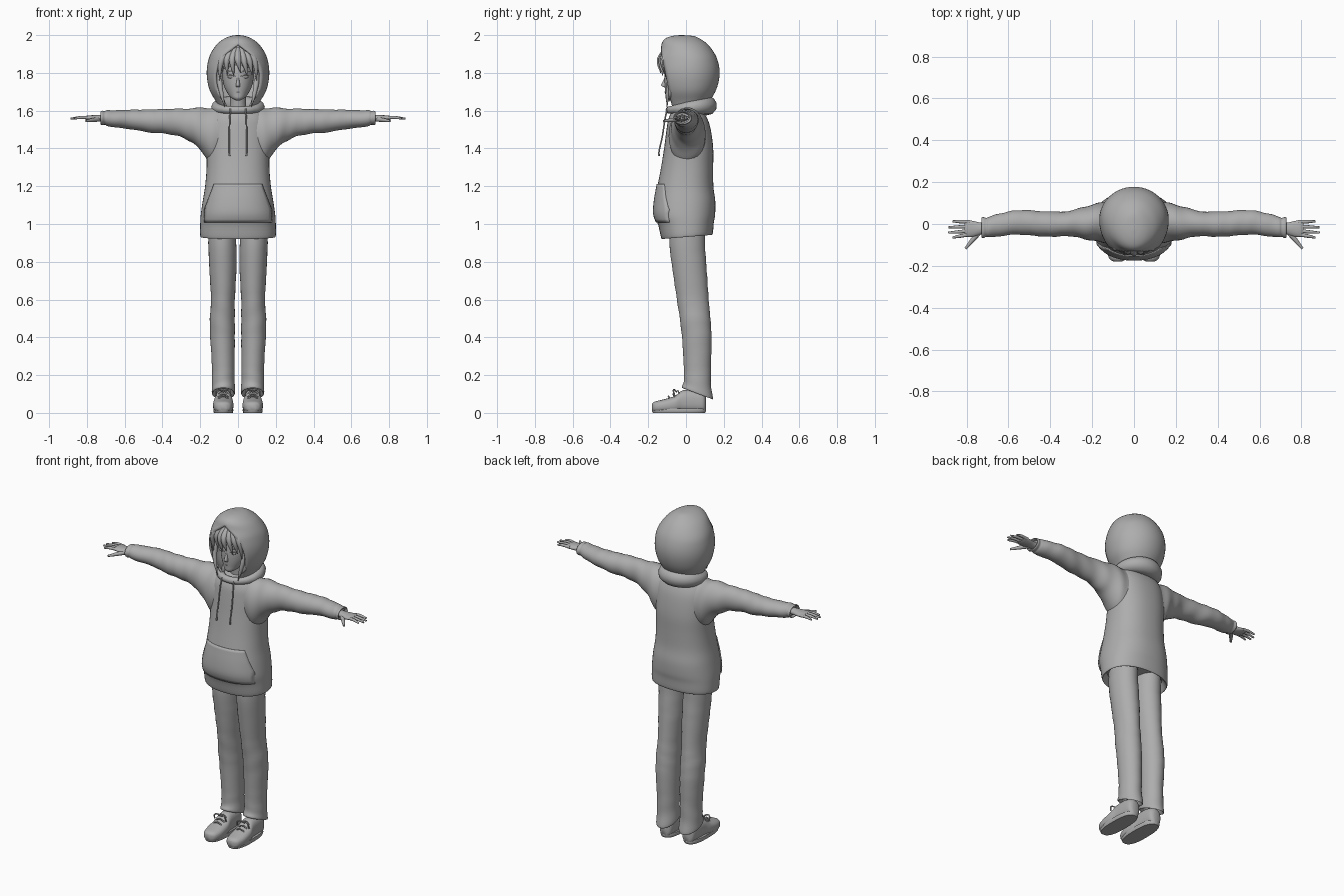
import bpy, bmesh, math
from mathutils import Vector
from mathutils.bvhtree import BVHTree

cube = bpy.data.objects.get("Cube")
if cube:
    bpy.data.objects.remove(cube)

GREY = (0.42, 0.42, 0.42, 1)
grey = bpy.data.materials.new("plain_grey")
grey.use_nodes = True
grey.diffuse_color = GREY
grey.node_tree.nodes["Principled BSDF"].inputs["Base Color"].default_value = GREY


def finish(obj, mirror=False, angle=50):
    """Material, smooth shading and an optional mirrored twin."""
    bpy.ops.object.select_all(action="DESELECT")
    bpy.context.view_layer.objects.active = obj
    obj.select_set(True)
    obj.data.materials.clear()
    obj.data.materials.append(grey)
    bpy.ops.object.shade_smooth_by_angle(angle=math.radians(angle))
    if mirror:
        obj.modifiers.new("mirror", "MIRROR").use_mirror_merge = False
    return obj


def from_bmesh(name, bm, **options):
    bmesh.ops.recalc_face_normals(bm, faces=bm.faces)
    mesh = bpy.data.meshes.new(name)
    bm.to_mesh(mesh)
    bm.free()
    obj = bpy.data.objects.new(name, mesh)
    bpy.context.collection.objects.link(obj)
    return finish(obj, **options)


def spline(keys, steps=4):
    """Catmull-Rom interpolation of key tuples."""
    out = []
    for i in range(len(keys) - 1):
        quad = [keys[min(max(j, 0), len(keys) - 1)] for j in range(i - 1, i + 3)]
        for s in range(steps):
            t = s / steps
            out.append([b + 0.5 * t * (c - a + t * (2*a - 5*b + 4*c - d + t * (3*(b - c) + d - a)))
                        for a, b, c, d in zip(*quad)])
    return out + [list(keys[-1])]


def bridge(bm, rings, closed=True):
    count = len(rings[0])
    for r, q in zip(rings, rings[1:]):
        for i in range(count if closed else count - 1):
            j = (i + 1) % count
            bm.faces.new((r[i], r[j], q[j], q[i]))


def loft(name, keys, axis="z", power=2.0, wrinkle=0.0, sides=32, **options):
    """Keys: position on axis, two centres, two radii, slope of the section."""
    place = {"z": lambda t, a, b: (a, b, t),
             "x": lambda t, a, b: (t, a, b),
             "y": lambda t, a, b: (a, t, b)}[axis]
    bm, rings = bmesh.new(), []
    for t, ca, cb, ra, rb, slope in spline([(*k, 0)[:6] for k in keys]):
        ring = []
        for i in range(sides):
            u = math.tau * i / sides
            c, s = math.cos(u), math.sin(u)
            fold = 1 + wrinkle * math.sin(t * 70 + 2 * math.sin(u + t * 9))
            a = math.copysign(abs(c) ** (2 / power), c) * ra * fold
            b = math.copysign(abs(s) ** (2 / power), s) * rb * fold
            ring.append(bm.verts.new(place(t + slope * b, ca + a, cb + b)))
        rings.append(ring)
    bridge(bm, rings)
    bm.faces.new(rings[0])
    bm.faces.new(rings[-1])
    return from_bmesh(name, bm, **options)


def tube(name, strands, cyclic=False, **options):
    """Each strand is a list of (x, y, z, radius)."""
    data = bpy.data.curves.new(name, "CURVE")
    data.dimensions = "3D"
    data.bevel_depth = 1
    data.bevel_resolution = 3
    data.resolution_u = 6
    data.use_fill_caps = True
    for points in strands:
        sp = data.splines.new("BEZIER")
        sp.bezier_points.add(len(points) - 1)
        sp.use_cyclic_u = cyclic
        for bp, (x, y, z, r) in zip(sp.bezier_points, points):
            bp.co, bp.radius = (x, y, z), r
            bp.handle_left_type = bp.handle_right_type = "AUTO"
    obj = bpy.data.objects.new(name, data)
    bpy.context.collection.objects.link(obj)
    bpy.ops.object.select_all(action="DESELECT")
    bpy.context.view_layer.objects.active = obj
    obj.select_set(True)
    bpy.ops.object.convert(target="MESH")
    return finish(bpy.context.object, **options)


def ball(name, centre, radii, **options):
    bm = bmesh.new()
    bmesh.ops.create_uvsphere(bm, u_segments=24, v_segments=14, radius=1)
    bmesh.ops.scale(bm, vec=radii, verts=bm.verts)
    bmesh.ops.translate(bm, vec=centre, verts=bm.verts)
    return from_bmesh(name, bm, **options)


# Sweater body with a gathered hem
body = loft("sweater_body", [
    (.97, 0, .005, .17, .11, .08), (.935, 0, .005, .19, .128, .08), (.94, 0, .005, .2, .137, .08),
    (1.0, 0, .0, .2, .147, .04), (1.05, 0, -.007, .197, .161), (1.12, 0, -.005, .187, .16),
    (1.2, 0, -.003, .174, .148), (1.3, 0, .006, .166, .138), (1.4, 0, .014, .166, .13),
    (1.5, 0, .014, .165, .117), (1.56, 0, .01, .155, .102), (1.605, 0, .008, .12, .075),
    (1.62, 0, .005, .05, .04)], power=2.3, sides=48)

# Front pocket panel laid on the body
bpy.context.view_layer.update()
surface = BVHTree.FromObject(body, bpy.context.evaluated_depsgraph_get())
bm = bmesh.new()
bmesh.ops.create_grid(bm, x_segments=20, y_segments=12, size=1)
for v in bm.verts:
    h = (v.co.y + 1) / 2
    flare = min(1, (1 - h) * 1.5)
    x, z = v.co.x * (.125 + .05 * flare), 1.01 + .2 * h
    v.co = surface.ray_cast(Vector((x, -1, z)), Vector((0, 1, 0)))[0]
pocket = from_bmesh("front_pocket", bm)
solid = pocket.modifiers.new("thickness", "SOLIDIFY")
solid.thickness, solid.offset = .012, 0

# Sleeves, wide at the shoulder and gathered at the wrist
loft("sleeves", [
    (.05, .008, 1.47, .095, .14), (.12, .008, 1.465, .098, .149), (.16, .008, 1.475, .094, .14),
    (.2, .006, 1.505, .086, .11), (.25, .005, 1.523, .074, .089), (.31, .002, 1.537, .06, .073),
    (.4, -.001, 1.544, .06, .064), (.48, .004, 1.546, .06, .06), (.56, .008, 1.553, .058, .052),
    (.64, -.004, 1.556, .054, .046), (.69, -.014, 1.561, .05, .042), (.705, -.016, 1.561, .046, .036),
    (.72, -.018, 1.561, .05, .038), (.728, -.018, 1.561, .045, .033), (.715, -.018, 1.561, .036, .026)],
    axis="x", wrinkle=.025, mirror=True)

# Hands
loft("palms", [
    (.69, -.02, 1.56, .025, .02), (.73, -.022, 1.56, .028, .018), (.765, -.023, 1.56, .037, .016),
    (.795, -.022, 1.562, .04, .013), (.81, -.02, 1.562, .034, .008)], axis="x", mirror=True)
fingers = [[(.785, y, 1.562, .009), (.83, y * 1.15, 1.564, .0085), (tip, y * 1.3, 1.558, .005)]
           for y, tip in ((.01, .866), (-.012, .886), (-.032, .887), (-.05, .866))]
thumb = [(.735, -.035, 1.555, .013), (.77, -.075, 1.55, .011), (.805, -.118, 1.545, .006)]
tube("fingers", fingers + [thumb], mirror=True)

# Trousers with sloping cuffs
loft("trouser_legs", [
    (1.05, .085, .01, .07, .09), (.9, .083, .006, .074, .094), (.75, .08, .02, .071, .09),
    (.6, .08, .036, .063, .084), (.5, .083, .048, .066, .081), (.4, .082, .057, .065, .078),
    (.25, .078, .06, .06, .072), (.16, .078, .06, .06, .072, -.1), (.11, .077, .06, .062, .082, -.35),
    (.105, .077, .06, .055, .075, -.35), (.14, .077, .06, .04, .05, -.2)], wrinkle=.012, mirror=True)

# Shoes, soles and laces
loft("shoes", [
    (-.18, .078, .03, .018, .018), (-.165, .078, .032, .04, .028), (-.12, .078, .036, .053, .035),
    (-.06, .078, .045, .053, .044), (-.02, .077, .06, .046, .058), (.04, .077, .062, .043, .06),
    (.09, .077, .055, .038, .052), (.105, .077, .048, .02, .038)], axis="y", power=2.5, mirror=True)
loft("soles", [(0, .078, -.037, .05, .138), (.012, .078, -.037, .053, .143),
               (.024, .078, -.037, .052, .141)], power=2.6, mirror=True)
laces = [[(.078 - w, y, z - .01, .004), (.078, y - .008, z + .006, .004), (.078 + w, y, z - .01, .004)]
         for y, z, w in ((-.085, .083, .028), (-.06, .094, .028), (-.035, .111, .026))]
bows = [[(.078, -.05, .112, .004), (.078 + s * .03, -.066, .122, .004), (.078 + s * .04, -.06, .09, .004)]
        for s in (-1, 1)]
tube("laces", laces + bows, mirror=True)

# Head, neck and face
loft("head", [
    (1.655, 0, -.085, .012, .012), (1.667, 0, -.068, .034, .04), (1.69, 0, -.043, .054, .067),
    (1.73, 0, -.025, .074, .088), (1.78, 0, -.015, .084, .098), (1.85, 0, 0, .09, .105),
    (1.92, 0, .01, .075, .085), (1.95, 0, .02, .03, .04)])
loft("neck", [(1.58, 0, .01, .05, .05), (1.64, 0, 0, .042, .044), (1.71, 0, -.005, .044, .046)])
loft("nose", [(1.725, 0, -.112, .011, .008), (1.735, 0, -.114, .011, .018),
              (1.76, 0, -.111, .007, .009), (1.785, 0, -.107, .004, .004)])
ball("eyes", (.037, -.1, 1.778), (.019, .007, .007), mirror=True)
tube("eyelids_and_brows", [
    [(.014, -.112, z, .0015), (.037, -.106, z + .007, .003), (.06, -.09, z + .004, .0015)]
    for z in (1.781, 1.803)], mirror=True)
tube("mouth", [[(-.016, -.103, 1.7, .002), (0, -.109, 1.699, .004), (.016, -.103, 1.7, .002)]])

# Hair: cap, fringe and side locks
ball("hair_cap", (0, .0, 1.865), (.115, .115, .085))
fringe = [[(x * .5, -.095, 1.925, .02), (x, -.137 + abs(x) * .3, 1.87, .018),
           (x * 1.15 + lean, -.135 + abs(x) * .4, low, .002)]
          for x, lean, low in ((-.085, .0, 1.76), (-.058, .01, 1.79), (-.03, .012, 1.785),
                               (0, .015, 1.8), (.03, .015, 1.785), (.058, .008, 1.79), (.085, 0, 1.76))]
tube("fringe", fringe)
tube("side_locks", [
    [(x, -.055, 1.87, .018), (x + .008, y, 1.76, .015), (x - .003, y - .012, 1.69, .011), (.07, y - .015, low, .002)]
    for x, y, low in ((.09, -.085, 1.62), (.102, -.07, 1.65))], mirror=True)

# Hood shell: height, half width, front edge, back, half opening
bm, rings = bmesh.new(), []
for z, rx, front, back, gap in spline([
        (1.61, .1, -.07, .1, .06), (1.65, .118, -.08, .125, .082), (1.7, .147, -.09, .155, .108),
        (1.75, .161, -.1, .172, .12), (1.8, .166, -.11, .178, .12), (1.85, .161, -.12, .172, .105),
        (1.9, .146, -.13, .153, .07), (1.95, .113, -.13, .116, 0), (1.98, .075, -.112, .075, 0),
        (1.995, .04, -.075, .04, 0), (2.0, .005, -.03, -.02, 0)]):
    gap = max(gap, 0)
    yc = min(.02, (front + back) / 2)
    start = math.asin(gap / rx)
    depth = (yc - front) / math.cos(start)
    ring = []
    for i in range(41):
        u = start + (math.tau - 2 * start) * i / 40
        c = math.cos(u)
        ring.append(bm.verts.new((rx * math.sin(u), yc - c * (depth if c > 0 else back - yc), z)))
    rings.append(ring)
bridge(bm, rings, closed=False)
bm.faces.new(rings[-1])
bmesh.ops.remove_doubles(bm, verts=bm.verts, dist=.0005)
hood = from_bmesh("hood", bm)
solid = hood.modifiers.new("thickness", "SOLIDIFY")
solid.thickness, solid.offset = .012, -1

# Rolled collar, heavier and lower at the back
collar = []
for i in range(16):
    u = math.tau * i / 16
    back = (1 - math.cos(u)) / 2
    collar.append((.108 * math.sin(u), .012 - .1 * math.cos(u), 1.603 + .024 * back,
                   .02 + .032 * back ** 1.3))
tube("collar", [collar], cyclic=True)

# Drawstrings
tube("drawstrings", [[(.04, -.1, 1.61, .004), (.044, -.112, 1.55, .004), (.046, -.126, 1.46, .004),
                      (.046, -.143, 1.38, .004), (.046, -.144, 1.36, .0055)]], mirror=True)
